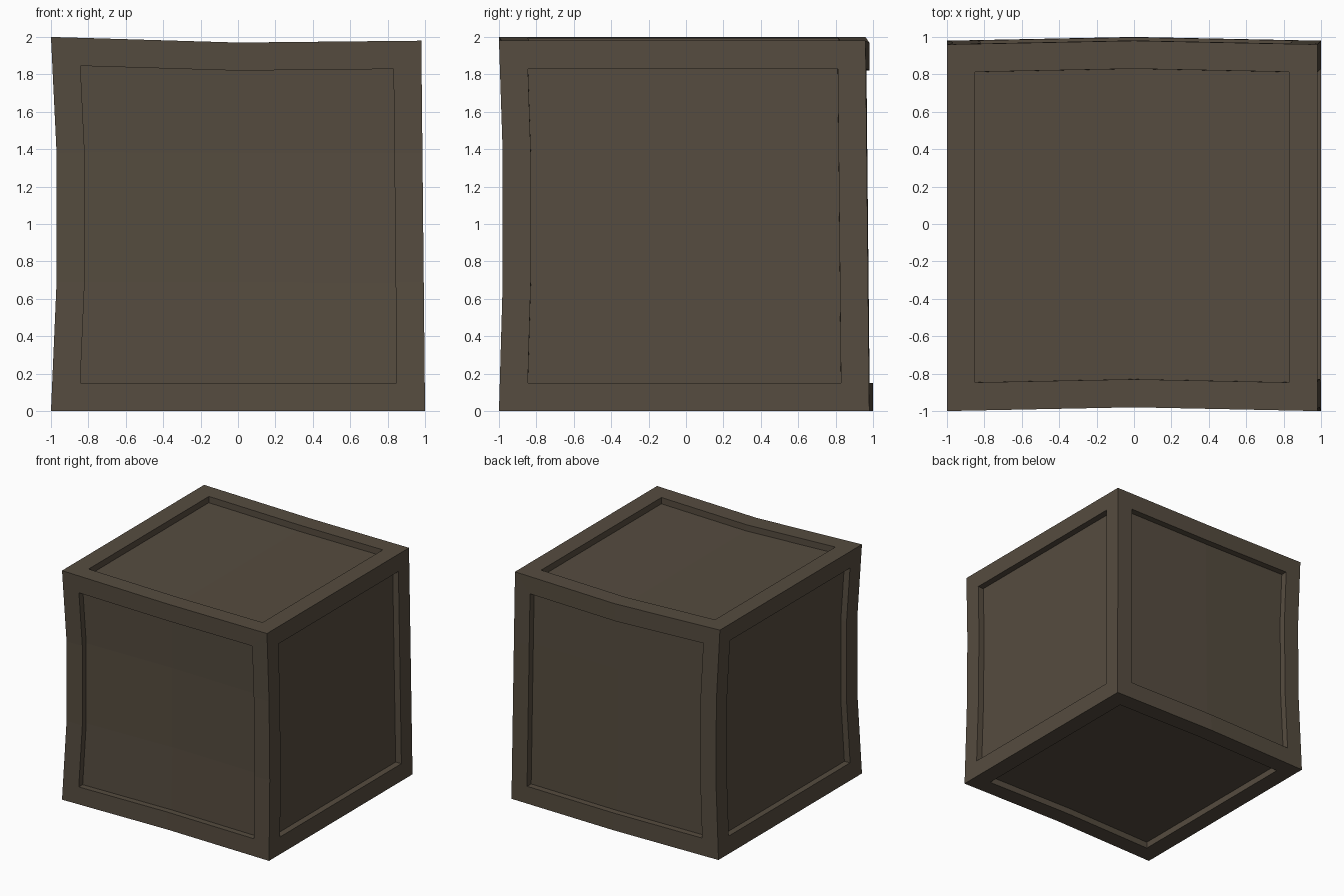
import bpy, bmesh
from mathutils import Vector

if "Cube" in bpy.data.objects:
    bpy.data.objects.remove(bpy.data.objects["Cube"])

XS, YS, ZS = (-1, 0, 1), (-1, 1), (0, 0.69, 1.38, 2)
FRAME, DEPTH = 0.15, 0.055


def warp(x, y, z):
    """Push the regular box grid into its slightly crooked shape."""
    t = z / 2
    waist = 0 < z < 2
    mid = x == 0
    if x < 0:
        px = -0.97 if waist else -1.0
    elif x > 0:
        px = 1.0 - 0.02 * t
    else:
        px = 0.0
    py = (-0.98 if waist else -1.0) if y < 0 else 0.98 - 0.02 * t
    if mid:
        py += 0.02
    pz = z
    if z == 2:
        pz = 1.97 if mid else (1.98 if x > 0 else 2.0)
    return Vector((px, py, pz))


bm = bmesh.new()
verts = {}


def vert(p):
    if p not in verts:
        verts[p] = bm.verts.new(warp(*p))
    return verts[p]


def side(axis, value):
    """Grid of faces covering one side of the box."""
    grids = [XS, YS, ZS]
    a, b = [i for i in range(3) if i != axis]
    faces = []
    for i in range(len(grids[a]) - 1):
        for j in range(len(grids[b]) - 1):
            loop = []
            for u, v in ((i, j), (i + 1, j), (i + 1, j + 1), (i, j + 1)):
                p = [0, 0, 0]
                p[axis], p[a], p[b] = value, grids[a][u], grids[b][v]
                loop.append(vert(tuple(p)))
            faces.append(bm.faces.new(loop))
    return faces


sides = [side(0, -1), side(0, 1), side(1, -1), side(1, 1), side(2, 0), side(2, 2)]
bmesh.ops.recalc_face_normals(bm, faces=bm.faces[:])
bm.normal_update()

# Recessed panel on every side: frame border, then straight walls inward
for faces in sides:
    bmesh.ops.inset_region(bm, faces=faces, thickness=FRAME, depth=0,
                           use_boundary=True, use_even_offset=True)
    bm.normal_update()
    bmesh.ops.inset_region(bm, faces=faces, thickness=0.0005, depth=-DEPTH,
                           use_boundary=True, use_even_offset=True)
    bm.normal_update()

mesh = bpy.data.meshes.new("crate")
bm.to_mesh(mesh)
bm.free()
crate = bpy.data.objects.new("crate", mesh)
bpy.context.collection.objects.link(crate)

# Dark weathered wood
wood = bpy.data.materials.new("dark brown wood")
wood.diffuse_color = (0.092, 0.072, 0.050, 1)
wood.use_nodes = True
wood.node_tree.nodes["Principled BSDF"].inputs["Base Color"].default_value = wood.diffuse_color
mesh.materials.append(wood)
